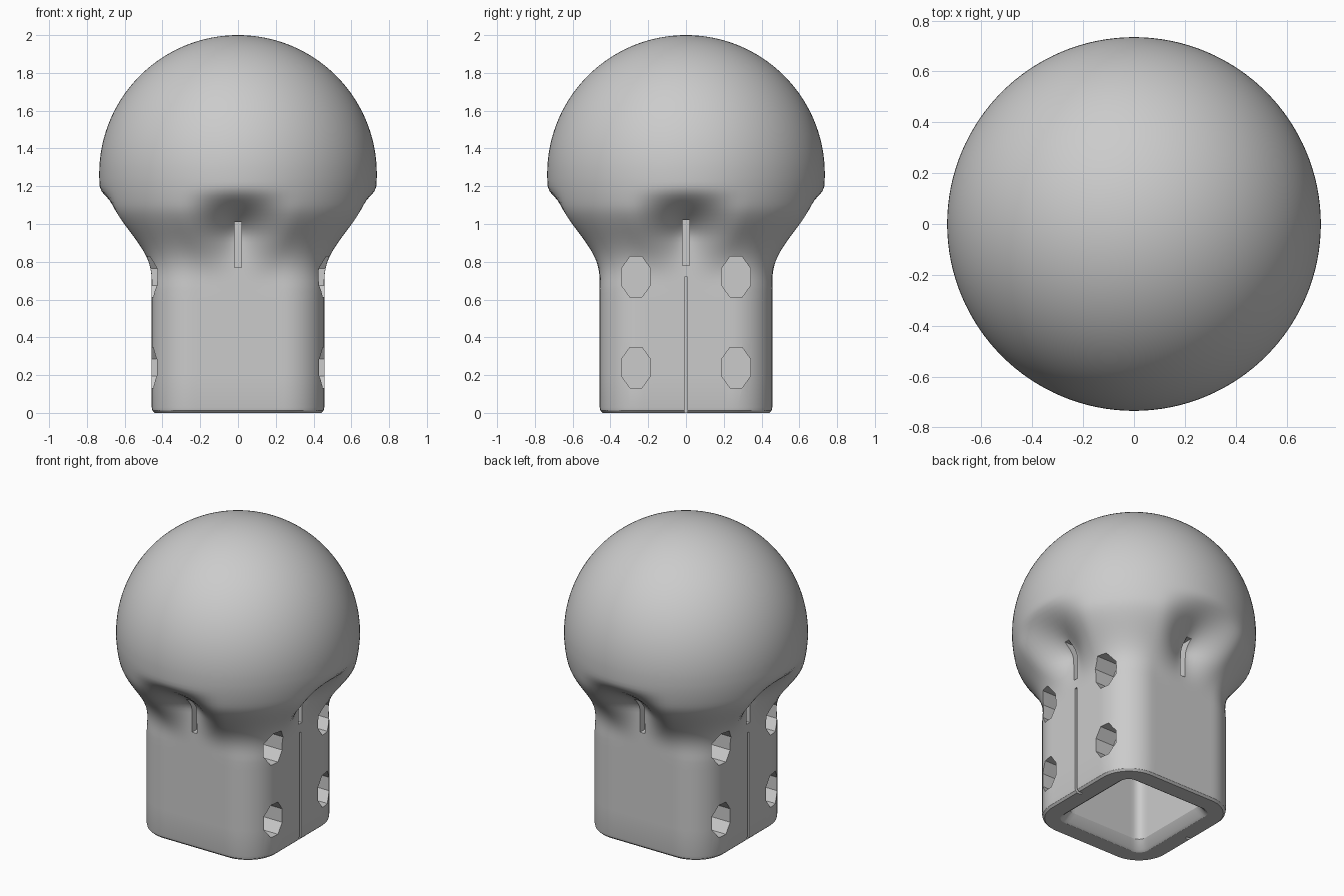
import bpy, bmesh, math
from mathutils import Matrix

cube = bpy.data.objects.get("Cube")
if cube:
    bpy.data.objects.remove(cube, do_unlink=True)

grey = bpy.data.materials.new("plain grey")
grey.use_nodes = True
grey.diffuse_color = (0.6, 0.6, 0.6, 1)
grey.node_tree.nodes["Principled BSDF"].inputs["Base Color"].default_value = (0.6, 0.6, 0.6, 1)

SEGMENTS = 128
BALL_R, BALL_Z = 0.735, 1.265
HALF, CORNER = 0.457, 0.22


def smooth(a, b, x):
    t = min(max((x - a) / (b - a), 0), 1)
    return t * t * (3 - 2 * t)


def fold(angle):
    """Angle away from the nearest face centre."""
    quarter = math.pi / 2
    a = angle % quarter
    return min(a, quarter - a)


def square_radius(a, half, corner):
    """Polar radius of a square with rounded corners."""
    k = half - corner
    if math.tan(a) <= k / half:
        return half / math.cos(a)
    p = k * (math.cos(a) + math.sin(a))
    return p + math.sqrt(max(p * p - 2 * k * k + corner * corner, 0))


def outer_radius(angle, z):
    """Square sleeve flowing into the ball, with a hollow over each face."""
    a = fold(angle)
    ball = math.sqrt(max(BALL_R ** 2 - (z - BALL_Z) ** 2, 0))
    lobe = smooth(0, math.radians(27), a)
    weight = smooth(0.92, 1.2, z) * (1 - lobe) + smooth(0.65, 1.1, z) * lobe
    return square_radius(a, HALF, CORNER) * (1 - weight) + ball * weight


def make_object(name, bm):
    bmesh.ops.recalc_face_normals(bm, faces=bm.faces)
    mesh = bpy.data.meshes.new(name)
    bm.to_mesh(mesh)
    bm.free()
    mesh.materials.append(grey)
    obj = bpy.data.objects.new(name, mesh)
    bpy.context.collection.objects.link(obj)
    return obj


# Ball and hollow sleeve as one loft, from the cavity roof out and up to the crown
bm = bmesh.new()
angles = [2 * math.pi * i / SEGMENTS for i in range(SEGMENTS)]
rings = []


def ring(radius, z):
    rings.append([bm.verts.new((radius(a) * math.cos(a), radius(a) * math.sin(a), z))
                  for a in angles])


for half, corner, z in ((0.29, 0.05, 0.95), (0.29, 0.05, 0.06), (0.32, 0.06, 0.01),
                        (0.335, 0.07, 0.0), (0.44, 0.2, 0.0), (0.453, 0.215, 0.012)):
    ring(lambda a: square_radius(fold(a), half, corner), z)
for z in [0.03, 0.2, 0.4, 0.6] + [0.65 + 0.025 * i for i in range(25)]:
    ring(lambda a: outer_radius(a, z), z)
for i in range(1, 40):
    t = math.pi / 2 * i / 40
    ring(lambda a: BALL_R * math.cos(t), BALL_Z + BALL_R * math.sin(t))

for low, high in zip(rings, rings[1:]):
    for i in range(SEGMENTS):
        j = (i + 1) % SEGMENTS
        bm.faces.new((low[i], low[j], high[j], high[i]))
bm.faces.new(rings[0])
crown = bm.verts.new((0, 0, BALL_Z + BALL_R))
for i in range(SEGMENTS):
    bm.faces.new((rings[-1][i], rings[-1][(i + 1) % SEGMENTS], crown))
body = make_object("ball_topped_sleeve", bm)

# Cutters: pockets on both sides and thin slits down the face centres
cut = bmesh.new()


def box(center, size):
    bmesh.ops.create_cube(cut, size=1, matrix=Matrix.Translation(center) @ Matrix.Diagonal((*size, 1)))


for side in (-1, 1):
    for y in (-0.265, 0.265):
        for z in (0.24, 0.72):
            place = (Matrix.Translation((side * 0.46, y, z))
                     @ Matrix.Diagonal((1, 1, 1.4, 1))
                     @ Matrix.Rotation(math.pi / 2, 4, "Y")
                     @ Matrix.Rotation(math.pi / 8, 4, "Z"))
            bmesh.ops.create_cone(cut, cap_ends=True, segments=8, radius1=0.083,
                                  radius2=0.083, depth=0.28, matrix=place)
    box((side * 0.47, 0, 0.34), (0.12, 0.018, 0.76))
    box((side * 0.49, 0, 0.9), (0.16, 0.035, 0.24))
    box((0, side * 0.49, 0.89), (0.035, 0.16, 0.24))
cutter = make_object("pocket_cutter", cut)
cutter.hide_render = True

# Cut the openings, then discard the cutter
mod = body.modifiers.new("openings", "BOOLEAN")
mod.operation = "DIFFERENCE"
mod.solver = "EXACT"
mod.object = cutter
bpy.ops.object.select_all(action="DESELECT")
body.select_set(True)
bpy.context.view_layer.objects.active = body
bpy.ops.object.modifier_apply(modifier=mod.name)
bpy.data.objects.remove(cutter, do_unlink=True)
bpy.ops.object.shade_smooth_by_angle(angle=math.radians(30))
